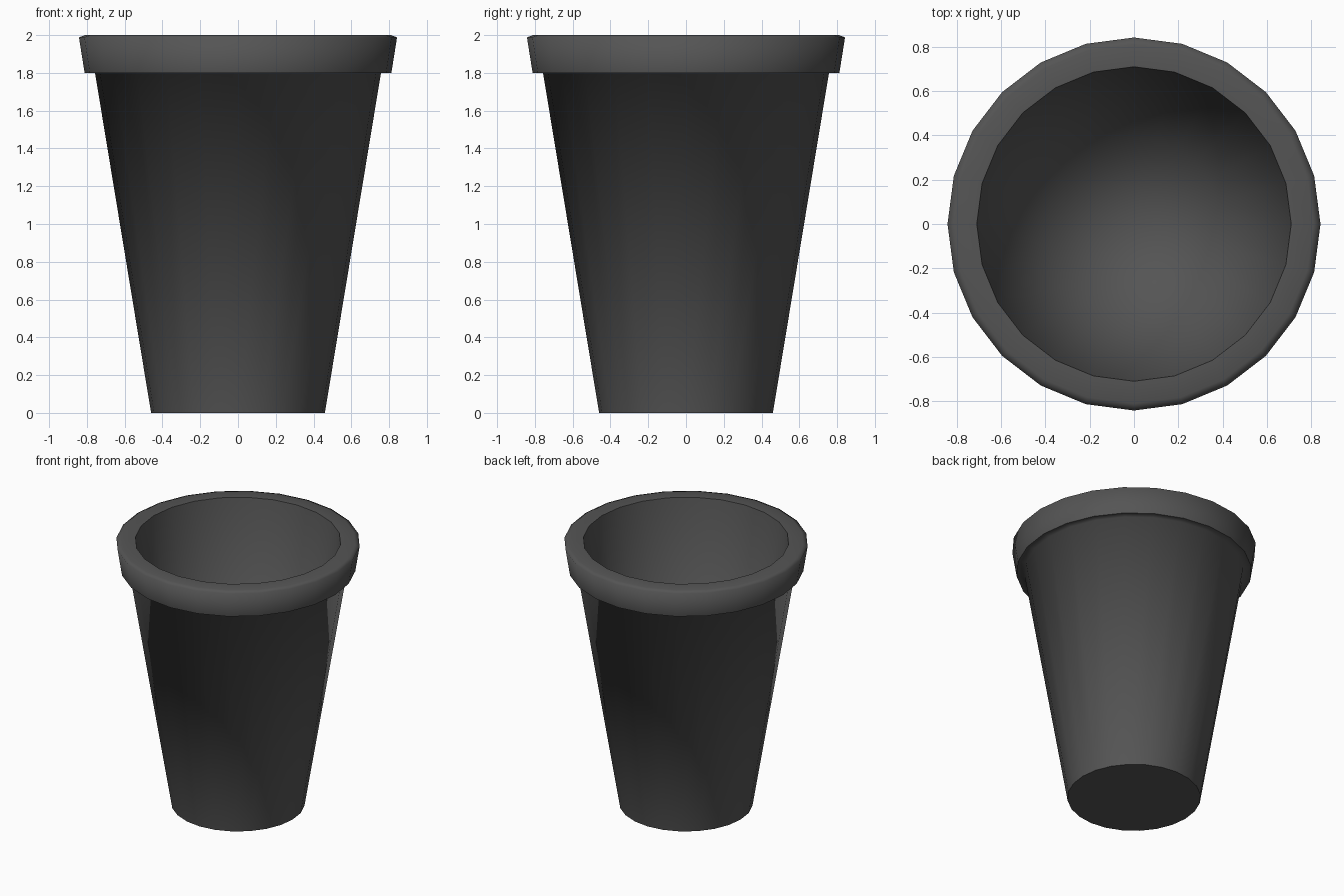
import bpy, bmesh
from math import cos, sin, tau

if "Cube" in bpy.data.objects:
    bpy.data.objects.remove(bpy.data.objects["Cube"])

SIDES = 24


def lathe(name, profile, sharp_rings):
    """Revolve (radius, z) points around z; radius 0 makes a centre vertex."""
    bm = bmesh.new()
    rings = []
    for r, z in profile:
        if r == 0:
            rings.append([bm.verts.new((0, 0, z))] * SIDES)
        else:
            rings.append([bm.verts.new((r * cos(tau * i / SIDES), r * sin(tau * i / SIDES), z))
                          for i in range(SIDES)])
    for a, b in zip(rings, rings[1:]):
        for i in range(SIDES):
            j = (i + 1) % SIDES
            corners = list(dict.fromkeys((a[i], a[j], b[j], b[i])))
            bm.faces.new(corners).smooth = True
    for k in sharp_rings:
        for i in range(SIDES):
            bm.edges.get((rings[k][i], rings[k][(i + 1) % SIDES])).smooth = False
    bmesh.ops.recalc_face_normals(bm, faces=bm.faces)
    mesh = bpy.data.meshes.new(name)
    bm.to_mesh(mesh)
    bm.free()
    obj = bpy.data.objects.new(name, mesh)
    bpy.context.collection.objects.link(obj)
    return obj


# Tapered pot: base, wall, overhanging rim, hollow inside with floor
pot = lathe("plant_pot", [
    (0, 0), (0.46, 0),                # underside
    (0.757, 1.8), (0.812, 1.8),       # outer wall and rim underside
    (0.842, 1.988), (0.81, 2.0),      # rim side and softened top edge
    (0.71, 2.0),                      # inner lip
    (0.39, 0.08), (0, 0.08),          # inner wall and floor
], sharp_rings=(1, 3, 6))

# Dark grey plastic
mat = bpy.data.materials.new("dark_plastic")
mat.diffuse_color = (0.09, 0.09, 0.09, 1)
mat.use_nodes = True
mat.node_tree.nodes["Principled BSDF"].inputs["Base Color"].default_value = mat.diffuse_color
pot.data.materials.append(mat)
